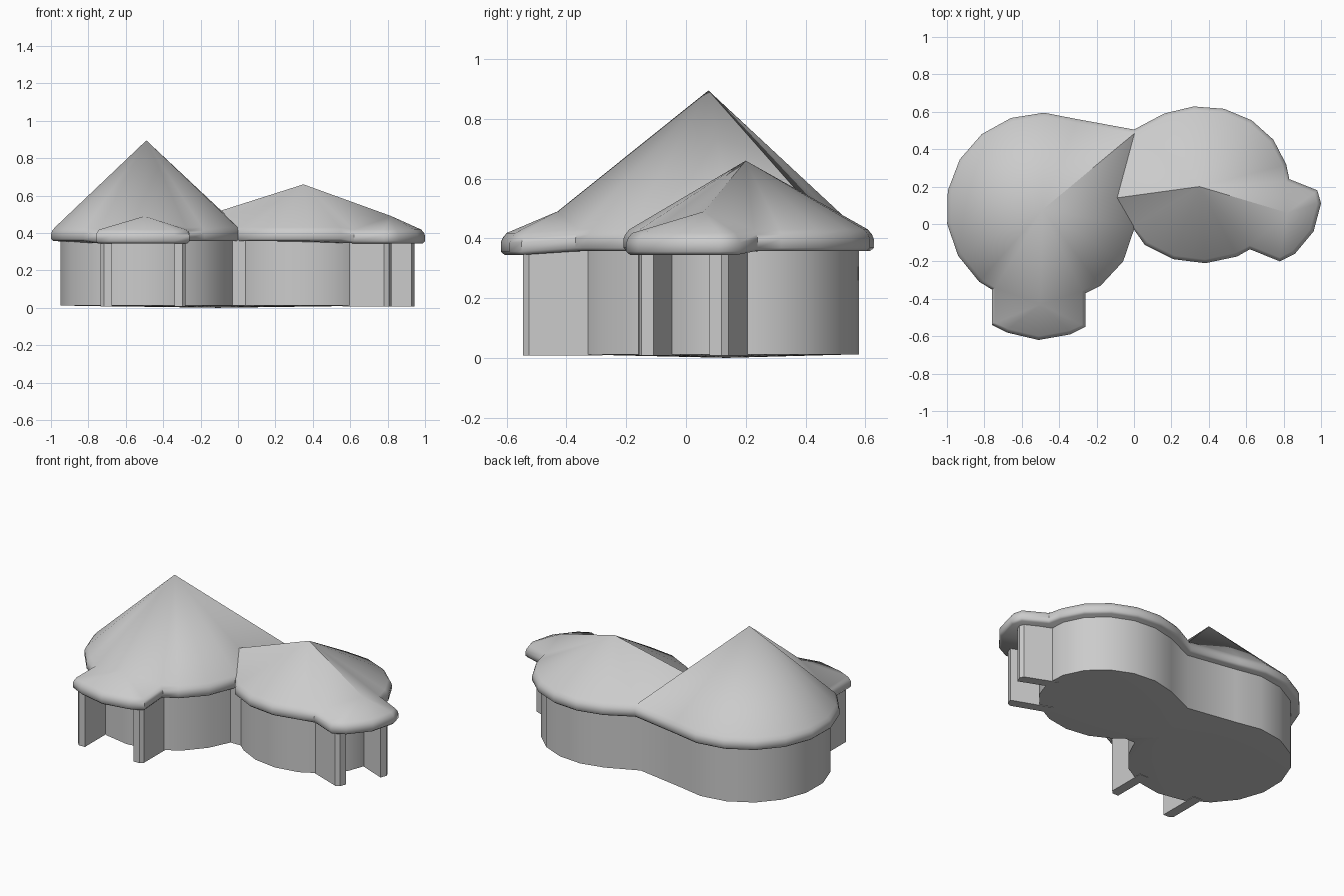
import bpy
import bmesh
from math import cos, sin, radians
from mathutils import Vector

if "Cube" in bpy.data.objects:
    bpy.data.objects.remove(bpy.data.objects["Cube"], do_unlink=True)

clay = bpy.data.materials.new("light_grey")
clay.use_nodes = True
clay.diffuse_color = (0.6, 0.6, 0.6, 1)
clay.node_tree.nodes["Principled BSDF"].inputs["Base Color"].default_value = (0.6, 0.6, 0.6, 1)


def finish(name, bm, angle=40):
    bmesh.ops.recalc_face_normals(bm, faces=bm.faces)
    mesh = bpy.data.meshes.new(name)
    bm.to_mesh(mesh)
    bm.free()
    mesh.materials.append(clay)
    mesh.shade_smooth()
    mesh.set_sharp_from_angle(angle=radians(angle))
    obj = bpy.data.objects.new(name, mesh)
    bpy.context.collection.objects.link(obj)
    return obj


def arc(center, rx, ry, start, end, count):
    """Plan points along an elliptical arc, counterclockwise."""
    step = (end - start) / (count - 1)
    angles = [radians(start + step * i) for i in range(count)]
    return [(center[0] + rx * cos(a), center[1] + ry * sin(a)) for a in angles]


def inset(points, distance):
    """Move every plan point inwards along its averaged edge normal."""
    result = []
    for i, p in enumerate(points):
        before, after = Vector(points[i - 1]), Vector(points[(i + 1) % len(points)])
        p = Vector(p)
        along = (p - before).normalized() + (after - p).normalized()
        result.append(p + Vector((-along.y, along.x)).normalized() * distance)
    return result


def ring(bm, points, heights):
    return [bm.verts.new((p[0], p[1], z)) for p, z in zip(points, heights)]


def bridge(bm, lower, upper):
    for i in range(len(lower)):
        j = (i + 1) % len(lower)
        bm.faces.new((lower[i], lower[j], upper[j], upper[i]))


def prism(name, points, bottom, top, floor_drop=0):
    bm = bmesh.new()
    n = len(points)
    low = ring(bm, points, [bottom] * n)
    high = ring(bm, points, [top] * n)
    bridge(bm, low, high)
    bm.faces.new(high)
    base = bm.faces.new(low)
    if floor_drop:
        bmesh.ops.poke(bm, faces=[base], offset=0)
        bm.verts.ensure_lookup_table()
        bm.verts[-1].co.z = bottom - floor_drop
    return finish(name, bm)


# Plan layout: two round huts, each with an open porch
BIG, SMALL = (-0.49, 0.08), (0.36, 0.21)
back_joint, front_joint = (0, 0.505), (0, -0.03)
segments = [
    ("big", [back_joint] + arc(BIG, 0.515, 0.515, 69, 229, 9)),
    ("front_porch", [(-0.76, -0.35), (-0.76, -0.54), (-0.68, -0.58),
                     (-0.51, -0.62), (-0.34, -0.59), (-0.26, -0.55)]),
    ("big", [(-0.26, -0.37)] + arc(BIG, 0.515, 0.515, 307, 327, 2)),
    ("small", [front_joint] + arc(SMALL, 0.47, 0.42, -130, -66, 4)),
    ("side_porch", [(0.62, -0.135), (0.78, -0.2), (0.86, -0.16),
                    (0.96, -0.04), (1.0, 0.11), (0.98, 0.18)]),
    ("small", [(0.83, 0.24)] + arc(SMALL, 0.47, 0.42, 15, 115, 6)),
]
outline = [p for _, pts in segments for p in pts]
tags = [tag for tag, pts in segments for _ in pts]

# Roof: rounded eave rings, then triangle fans up to the peaks
bm = bmesh.new()
drop = [0.012 if "porch" in t else 0 for t in tags]
rings = []
for distance, z in ((0.012, 0.357), (0.0, 0.368), (0.0, 0.398), (0.006, 0.413), (0.02, 0.43)):
    rings.append(ring(bm, inset(outline, distance), [z - d for d in drop]))
for lower, upper in zip(rings, rings[1:]):
    bridge(bm, lower, upper)
bm.faces.new(rings[0])

peaks = {name: bm.verts.new(co) for name, co in {
    "big": (-0.49, 0.075, 0.895),
    "small": (0.35, 0.2, 0.66),
    "front_porch": (-0.5, -0.43, 0.49),
    "side_porch": (0.82, 0.06, 0.49),
}.items()}
saddle = bm.verts.new((-0.09, 0.14, 0.52))
rim = rings[-1]
for i, tag in enumerate(tags):
    bm.faces.new((rim[i], rim[(i + 1) % len(rim)], peaks[tag]))
    previous = tags[i - 1]
    if previous != tag:
        chain = [peaks[previous], peaks[tag]]
        if {previous, tag} == {"big", "small"}:
            chain.insert(1, saddle)
        for a, b in zip(chain, chain[1:]):
            bm.faces.new((rim[i], b, a))
finish("roof", bm, 50)

# Hut walls with a closed floor
wall_plan = ([(-0.01, 0.46)] + arc(BIG, 0.465, 0.465, 69, 329, 14) + [(-0.03, -0.03), (0.04, -0.03)]
             + arc(SMALL, 0.42, 0.37, -130, 115, 13))
prism("hut_walls", wall_plan, 0.012, 0.37, 0.012)


# Porch side walls, each ending in a chamfered edge
def porch_wall(name, start, end, side):
    start, end = Vector(start), Vector(end)
    along = (end - start).normalized()
    across = Vector((-along.y, along.x)) * 0.06 * side
    plan = [start, end - along * 0.02, end + across * 0.3, end + across, start + across]
    prism(name, plan, 0.008, 0.37)


porch_wall("front_porch_wall_right", (-0.735, -0.28), (-0.735, -0.545), 1)
porch_wall("front_porch_wall_left", (-0.28, -0.28), (-0.28, -0.545), -1)
porch_wall("side_porch_wall_front", (0.56, -0.075), (0.8, -0.165), 1)
porch_wall("side_porch_wall_back", (0.74, 0.22), (0.95, 0.135), -1)
